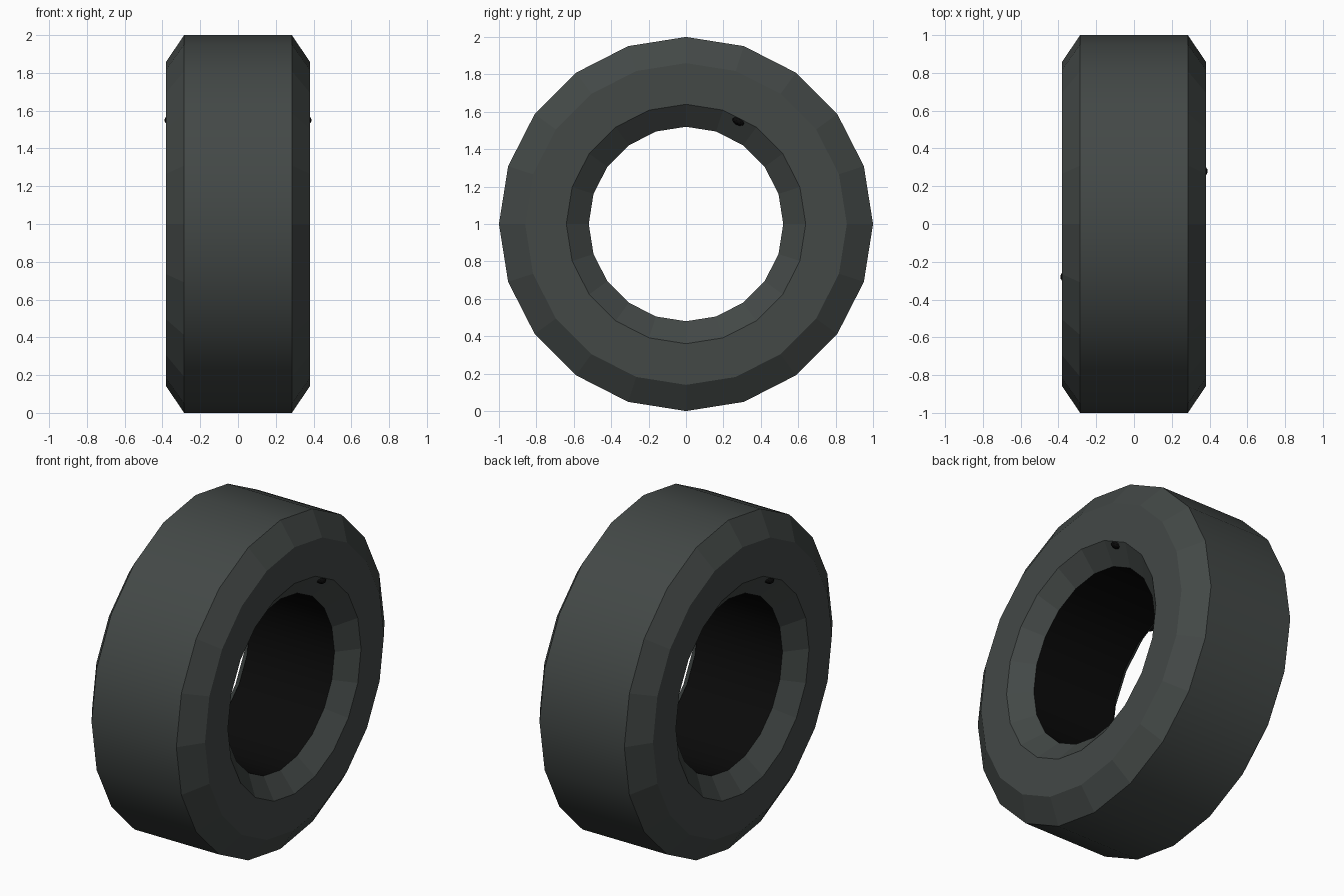
import bpy, bmesh, math
from mathutils import Vector

if "Cube" in bpy.data.objects:
    bpy.data.objects.remove(bpy.data.objects["Cube"])

SIDES = 20
CENTRE_Z = 1.0


def material(name, rgb):
    m = bpy.data.materials.new(name)
    m.diffuse_color = (*rgb, 1)
    m.use_nodes = True
    m.node_tree.nodes["Principled BSDF"].inputs["Base Color"].default_value = m.diffuse_color
    return m


rubber = material("dark grey rubber", (0.056, 0.065, 0.062))
black = material("black lining", (0.003, 0.003, 0.003))


def finish(name, bm, mats):
    me = bpy.data.meshes.new(name)
    bm.to_mesh(me)
    bm.free()
    for m in mats:
        me.materials.append(m)
    ob = bpy.data.objects.new(name, me)
    bpy.context.collection.objects.link(ob)
    return ob


# Tyre: closed (x, radius) profile turned about the x axis
profile = [(-0.285, 1.0), (0.285, 1.0), (0.38, 0.86), (0.38, 0.64),
           (0.285, 0.52), (-0.285, 0.52), (-0.38, 0.64), (-0.38, 0.86)]
TREAD, BORE = 0, 4
bm = bmesh.new()
rings = []
for x, r in profile:
    rings.append([bm.verts.new((x, r * math.sin(2 * math.pi * i / SIDES),
                                CENTRE_Z + r * math.cos(2 * math.pi * i / SIDES)))
                  for i in range(SIDES)])
for k in range(len(rings)):
    a, b = rings[k], rings[(k + 1) % len(rings)]
    for i in range(SIDES):
        j = (i + 1) % SIDES
        f = bm.faces.new((a[i], a[j], b[j], b[i]))
        f.smooth = k in (TREAD, BORE)
        f.material_index = 1 if k == BORE else 0
bmesh.ops.recalc_face_normals(bm, faces=bm.faces)
for e in bm.edges:
    # ring edges stay sharp, edges running across the tread stay smooth
    if abs(e.verts[0].co.x - e.verts[1].co.x) < 1e-5:
        e.smooth = False
finish("tyre", bm, [rubber, black])

# Small black valve stub in the inner bevel of each side
angle = math.radians(27)
for side, label in ((1, "right"), (-1, "left")):
    bm = bmesh.new()
    bmesh.ops.create_icosphere(bm, subdivisions=2, radius=1.0)
    bmesh.ops.scale(bm, vec=(0.03, 0.036, 0.022), verts=bm.verts)
    for v in bm.verts:
        y, z = v.co.y, v.co.z
        # lay the stub along the bevel facet
        v.co.y = y * math.cos(angle) + z * math.sin(angle)
        v.co.z = -y * math.sin(angle) + z * math.cos(angle)
        v.co += Vector((0.36, 0.617 * math.sin(angle), CENTRE_Z + 0.617 * math.cos(angle)))
        if side < 0:  # half turn about the vertical axis
            v.co.x, v.co.y = -v.co.x, -v.co.y
    finish("valve_" + label, bm, [black])
